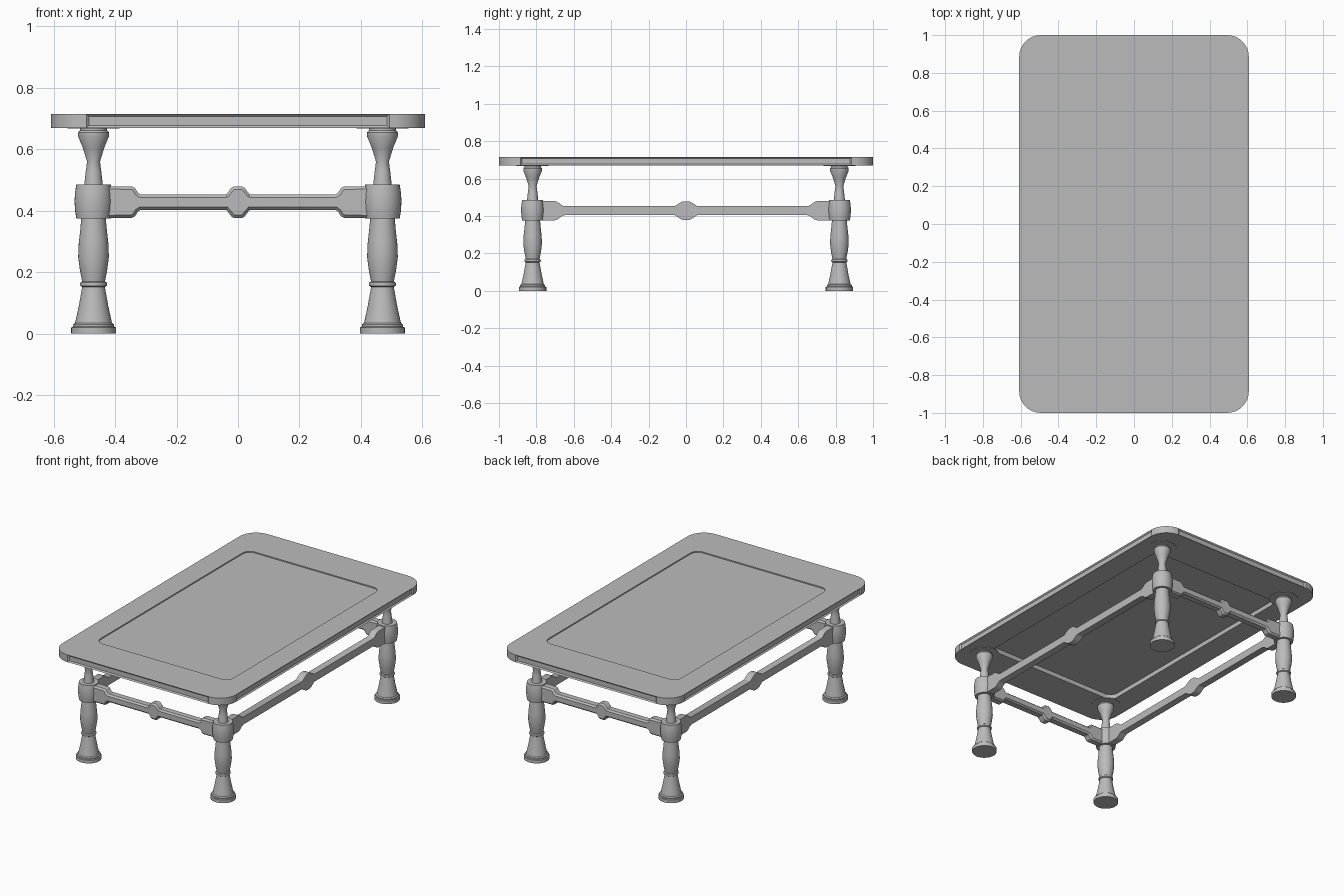
import bpy, bmesh
from math import sin, cos, pi

cube = bpy.data.objects.get("Cube")
if cube:
    bpy.data.objects.remove(cube, do_unlink=True)

GREY = (0.5, 0.5, 0.5, 1)
grey = bpy.data.materials.new("plain_grey")
grey.use_nodes = True
grey.diffuse_color = GREY
grey.node_tree.nodes["Principled BSDF"].inputs["Base Color"].default_value = GREY

LEG_X, LEG_Y = 0.47, 0.82


def finish(bm, name, location=(0, 0, 0), turn=0):
    bmesh.ops.recalc_face_normals(bm, faces=bm.faces)
    mesh = bpy.data.meshes.new(name)
    bm.to_mesh(mesh)
    bm.free()
    mesh.materials.append(grey)
    obj = bpy.data.objects.new(name, mesh)
    obj.location = location
    obj.rotation_euler.z = turn
    bpy.context.collection.objects.link(obj)
    bpy.ops.object.select_all(action='DESELECT')
    obj.select_set(True)
    bpy.context.view_layer.objects.active = obj
    bpy.ops.object.shade_smooth_by_angle(angle=pi / 6)
    return obj


def loft(rings):
    """Join rings of equal length with quads and cap both ends."""
    bm = bmesh.new()
    loops = [[bm.verts.new(p) for p in ring] for ring in rings]
    count = len(loops[0])
    for low, high in zip(loops, loops[1:]):
        for i in range(count):
            j = (i + 1) % count
            bm.faces.new((low[i], low[j], high[j], high[i]))
    bm.faces.new(loops[0])
    bm.faces.new(loops[-1])
    bmesh.ops.recalc_face_normals(bm, faces=bm.faces)
    return bm


def rounded_rect(hx, hy, radius, z, steps=8):
    corners = [(1, 1), (-1, 1), (-1, -1), (1, -1)]
    points = []
    for k, (sx, sy) in enumerate(corners):
        for i in range(steps + 1):
            a = (k + i / steps) * pi / 2
            points.append((sx * (hx - radius) + radius * cos(a),
                           sy * (hy - radius) + radius * sin(a), z))
    return points


def circle(radius, z, sides=32):
    return [(radius * cos(2 * pi * i / sides), radius * sin(2 * pi * i / sides), z)
            for i in range(sides)]


# Table top: frame with a shallow panel above and a deeper recess below
BOTTOM, TOP = 0.67, 0.715
outer = (0.608, 1.0, 0.115)
inner = (0.465, 0.76, 0.05)
bm = loft([rounded_rect(*inner, 0.698), rounded_rect(*inner, BOTTOM),
           rounded_rect(*outer, BOTTOM), rounded_rect(*outer, TOP),
           rounded_rect(*inner, TOP), rounded_rect(*inner, 0.708)])
# Long sunken strips along the four straight edges
edge_faces = [f for f in bm.faces if abs(f.normal.z) < 0.1 and f.calc_area() > 0.035
              and max(abs(f.calc_center_median().x) / 0.6, abs(f.calc_center_median().y)) > 0.95]
bmesh.ops.inset_individual(bm, faces=edge_faces, thickness=0.011, depth=-0.008)
finish(bm, "table_top")

# Turned legs: (radius, height) from foot to neck
LEG = [(0.073, 0), (0.073, 0.02), (0.067, 0.023), (0.067, 0.03), (0.06, 0.035),
       (0.048, 0.09), (0.037, 0.152), (0.043, 0.156), (0.044, 0.161), (0.043, 0.166),
       (0.037, 0.17), (0.044, 0.205), (0.05, 0.25), (0.048, 0.295), (0.043, 0.34),
       (0.04, 0.375), (0.056, 0.375), (0.06, 0.4), (0.062, 0.43), (0.06, 0.46),
       (0.056, 0.485), (0.03, 0.485), (0.025, 0.53), (0.021, 0.56), (0.035, 0.605),
       (0.05, 0.642), (0.05, 0.655), (0.044, 0.662), (0.044, 0.672)]
for sx, side in ((1, "left"), (-1, "right")):
    for sy, end in ((-1, "front"), (1, "back")):
        place = (sx * LEG_X, sy * LEG_Y, 0)
        finish(loft([circle(r, z) for r, z in LEG]), f"{end}_{side}_leg", place)
        finish(loft([circle(0.085, 0.668), circle(0.085, 0.672)]),
               f"{end}_{side}_leg_plate", place)


def stretcher(name, half_outline, depth, chamfer, location, turn=0):
    """Bar along x from the right half of its upper outline, mirrored both ways."""
    mid = 0.428
    upper = [(-x, h) for x, h in reversed(half_outline)] + half_outline
    outline = [(x, mid + h) for x, h in upper] + [(x, mid - h) for x, h in reversed(upper)]
    half = depth - chamfer
    bm = loft([[(x, y, z) for x, z in outline] for y in (-half, half)])
    if chamfer:
        ends = [f for f in bm.faces if len(f.verts) > 4]
        bmesh.ops.inset_individual(bm, faces=ends, thickness=0.01, depth=chamfer)
    finish(bm, name, location, turn)


SHORT = [(0.014, 0.051), (0.022, 0.046), (0.038, 0.025), (0.317, 0.025),
         (0.326, 0.031), (0.335, 0.046), (0.345, 0.051), (LEG_X, 0.051)]
LONG = [(0.015, 0.05), (0.03, 0.044), (0.06, 0.024), (0.65, 0.024),
        (0.665, 0.03), (0.685, 0.046), (0.7, 0.051), (LEG_Y, 0.051)]

# Chamfered end stretchers and plain side stretchers
for s, end, side in ((-1, "front", "right"), (1, "back", "left")):
    stretcher(f"{end}_stretcher", SHORT, 0.028, 0.01, (0, s * LEG_Y, 0))
    stretcher(f"{side}_stretcher", LONG, 0.022, 0, (s * LEG_X, 0, 0), pi / 2)
